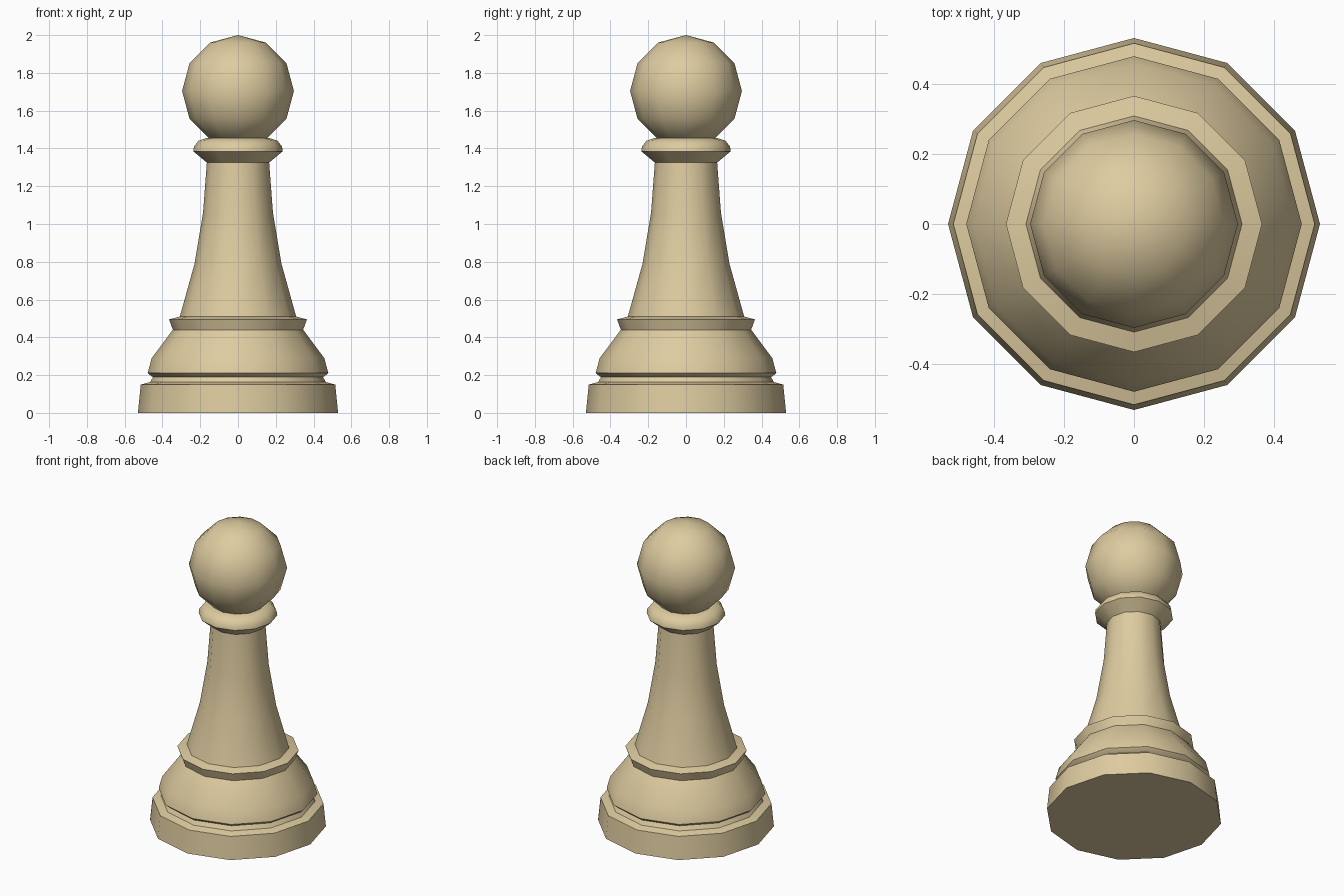
import bpy, bmesh, math

if "Cube" in bpy.data.objects:
    bpy.data.objects.remove(bpy.data.objects["Cube"])

SIDES = 12

wood = bpy.data.materials.new("pale_wood")
wood.diffuse_color = (0.73, 0.60, 0.35, 1)
wood.use_nodes = True
wood.node_tree.nodes["Principled BSDF"].inputs["Base Color"].default_value = wood.diffuse_color


def lathe(name, profile, smooth_angle=38):
    """Revolve (radius, z) points into a closed 12-sided solid."""
    bm = bmesh.new()
    rings = []
    for r, z in profile:
        if r < 1e-4:
            rings.append([bm.verts.new((0, 0, z))])
        else:
            rings.append([bm.verts.new((r * math.cos(2 * math.pi * i / SIDES),
                                        r * math.sin(2 * math.pi * i / SIDES), z))
                          for i in range(SIDES)])
    for a, b in zip(rings, rings[1:]):
        for i in range(SIDES):
            j = (i + 1) % SIDES
            if len(a) == 1:
                bm.faces.new((a[0], b[j], b[i]))
            elif len(b) == 1:
                bm.faces.new((a[i], a[j], b[0]))
            else:
                bm.faces.new((a[i], a[j], b[j], b[i]))
    # Flat caps on open ends
    if len(rings[0]) > 1:
        bm.faces.new(rings[0][::-1])
    if len(rings[-1]) > 1:
        bm.faces.new(rings[-1])
    bmesh.ops.recalc_face_normals(bm, faces=bm.faces)
    mesh = bpy.data.meshes.new(name)
    bm.to_mesh(mesh)
    bm.free()
    mesh.materials.append(wood)
    obj = bpy.data.objects.new(name, mesh)
    bpy.context.collection.objects.link(obj)
    bpy.ops.object.select_all(action='DESELECT')
    obj.select_set(True)
    bpy.context.view_layer.objects.active = obj
    bpy.ops.object.shade_smooth_by_angle(angle=math.radians(smooth_angle))
    return obj


# Foot, grooved dome, waist flange, tapering stem and neck ring
lathe("turned_body", [
    (0.53, 0.0), (0.515, 0.15), (0.465, 0.163), (0.45, 0.19),
    (0.462, 0.197), (0.478, 0.212), (0.457, 0.29), (0.345, 0.44),
    (0.365, 0.495), (0.308, 0.51), (0.23, 0.79), (0.185, 1.06),
    (0.165, 1.325), (0.237, 1.385), (0.233, 1.41), (0.21, 1.44),
    (0.165, 1.455)])

# Ball on top
R, CZ = 0.296, 1.704
lathe("ball_head", [(R * math.sin(math.radians(a)), CZ - R * math.cos(math.radians(a)))
                    for a in range(0, 181, 30)])
